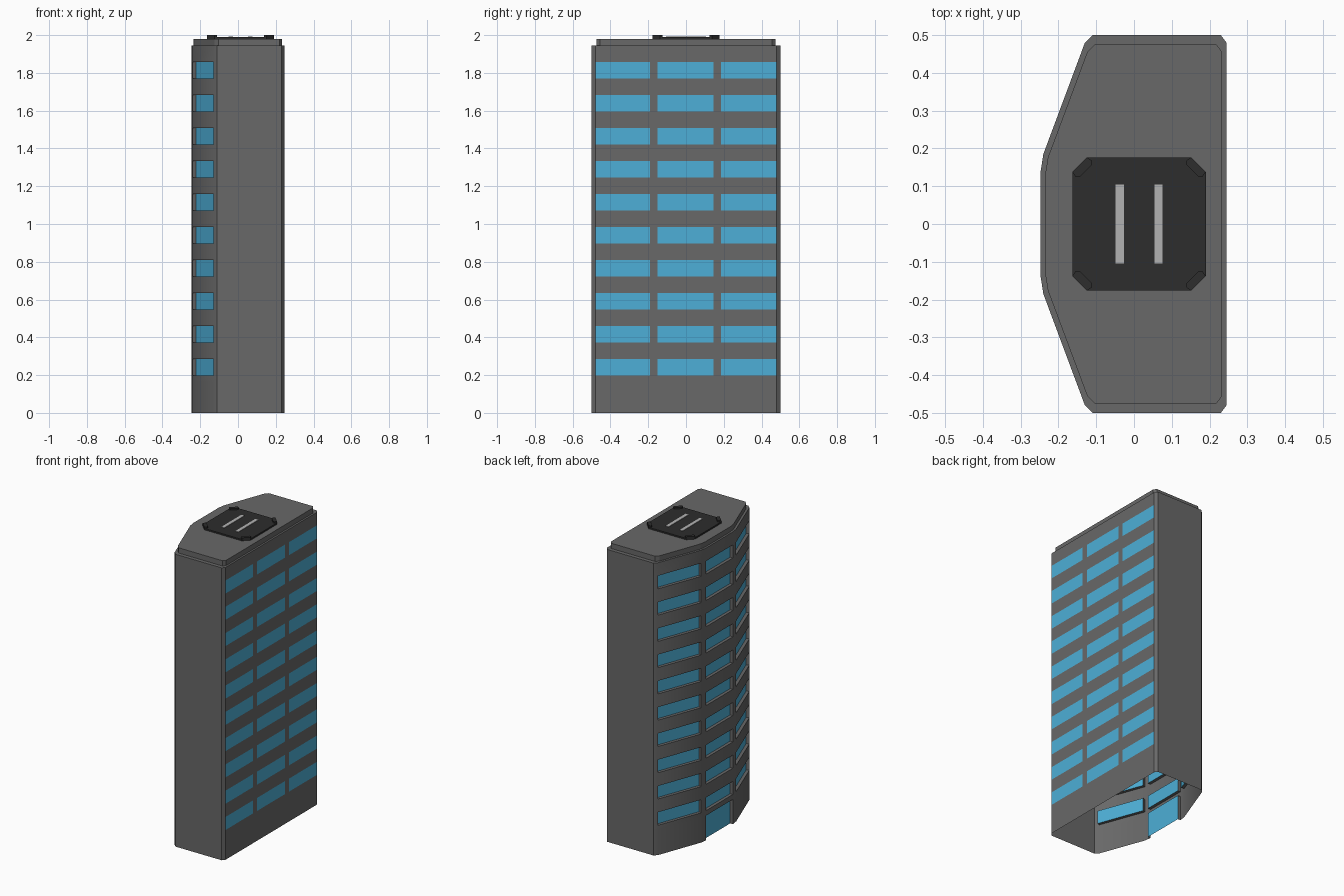
import bpy, bmesh, math
from mathutils import Vector

if "Cube" in bpy.data.objects:
    bpy.data.objects.remove(bpy.data.objects["Cube"])


def material(name, rgb):
    m = bpy.data.materials.new(name)
    m.diffuse_color = (*rgb, 1)
    m.use_nodes = True
    m.node_tree.nodes["Principled BSDF"].inputs["Base Color"].default_value = m.diffuse_color
    return m


CONCRETE = material("concrete", (0.14, 0.14, 0.14))
GLASS = material("glass", (0.075, 0.43, 0.68))
DARK = material("pad_dark", (0.026, 0.026, 0.026))
PAINT = material("paint", (0.45, 0.45, 0.45))


def finish(bm, name, mat, smooth=False):
    bmesh.ops.remove_doubles(bm, verts=bm.verts, dist=1e-5)
    me = bpy.data.meshes.new(name)
    bm.to_mesh(me)
    bm.free()
    ob = bpy.data.objects.new(name, me)
    bpy.context.collection.objects.link(ob)
    me.materials.append(mat)
    if smooth:
        bpy.context.view_layer.objects.active = ob
        ob.select_set(True)
        bpy.ops.object.shade_smooth_by_angle(angle=math.radians(30))
        ob.select_set(False)
    return ob


def face(bm, pts):
    return bm.faces.new([bm.verts.new(p) for p in pts])


def prism(name, outlines, z0, z1, mat):
    bm = bmesh.new()
    for pts in outlines:
        f = face(bm, [(x, y, z0) for x, y in pts])
        top = bmesh.ops.extrude_face_region(bm, geom=[f])["geom"]
        bmesh.ops.translate(bm, vec=(0, 0, z1 - z0),
                            verts=[v for v in top if isinstance(v, bmesh.types.BMVert)])
    bmesh.ops.recalc_face_normals(bm, faces=bm.faces)
    return finish(bm, name, mat)


# Footprint, counter-clockwise, mirrored across y = 0
half = [(0.245, 0.48), (0.23, 0.5), (-0.11, 0.5), (-0.13, 0.48), (-0.24, 0.185), (-0.247, 0.14)]
outline = half + [(x, -y) for x, y in reversed(half)]
TOP, DOOR = 1.945, 0.165
rows = [(0.198 + i * 0.1748, 0.285 + i * 0.1748) for i in range(10)]
levels = [0, DOOR] + [z for r in rows for z in r] + [TOP]

# Tower walls: each facet is a grid of cells, with glazed cells set back by depth
walls, glass, door = bmesh.new(), bmesh.new(), bmesh.new()
walls_open = {3: ([0, 1], {0}, 0.02), 5: ([0, 1], {0}, 0.02), 7: ([0, 1], {0}, 0.02),
              11: ([0, 0.302, 0.344, 0.651, 0.693, 1], {0, 2, 4}, 0)}
for i, a in enumerate(outline):
    p, q = Vector((*a, 0)), Vector((*outline[(i + 1) % len(outline)], 0))
    us, glazed, depth = walls_open.get(i, ([0, 1], set(), 0))
    inward = -(q - p).cross(Vector((0, 0, 1))).normalized() * depth
    for c in range(len(us) - 1):
        l, r = p.lerp(q, us[c]), p.lerp(q, us[c + 1])
        for k in range(len(levels) - 1):
            z0, z1 = Vector((0, 0, levels[k])), Vector((0, 0, levels[k + 1]))
            quad = [l + z0, r + z0, r + z1, l + z1]
            is_door = i == 5 and k == 0
            is_window = c in glazed and k >= 2 and k % 2 == 0 and k < 22
            if not (is_door or is_window):
                face(walls, quad)
                continue
            back = [v + inward for v in quad]
            face(door if is_door else glass, back)
            if depth:
                for e in range(1 if is_door else 0, 4):
                    n = (e + 1) % 4
                    face(walls, [quad[e], quad[n], back[n], back[e]])
face(walls, [(x, y, TOP) for x, y in outline])
finish(walls, "tower_walls", CONCRETE, smooth=True)
finish(glass, "windows", GLASS)
finish(door, "entrance_door", GLASS)

# Stepped roof
prism("roof_cap", [[(x * 0.95, y * 0.95) for x, y in outline]], TOP, 1.98, CONCRETE)

# Landing pad with clipped corners
CX, R, K = 0.0135, 0.1765, 0.138
pad = [(R, -K), (R, K), (K, R), (-K, R), (-R, K), (-R, -K), (-K, -R), (K, -R)]
prism("landing_pad", [[(CX + x, y) for x, y in pad]], 1.98, 1.99, DARK)

# Raised corner bumpers, mirrored to all four corners
bumper = [(R, K), (K, R), (0.125, 0.168), (0.125, 0.157), (0.157, 0.125), (0.168, 0.125)]
prism("corner_bumpers", [[(CX + sx * x, sy * y) for x, y in bumper]
                         for sx in (-1, 1) for sy in (-1, 1)], 1.985, 2.0, DARK)

# Two painted landing stripes
prism("landing_stripes", [[(x0, -0.105), (x0 + 0.022, -0.105), (x0 + 0.022, 0.105), (x0, 0.105)]
                          for x0 in (-0.049, 0.054)], 1.988, 1.993, PAINT)
